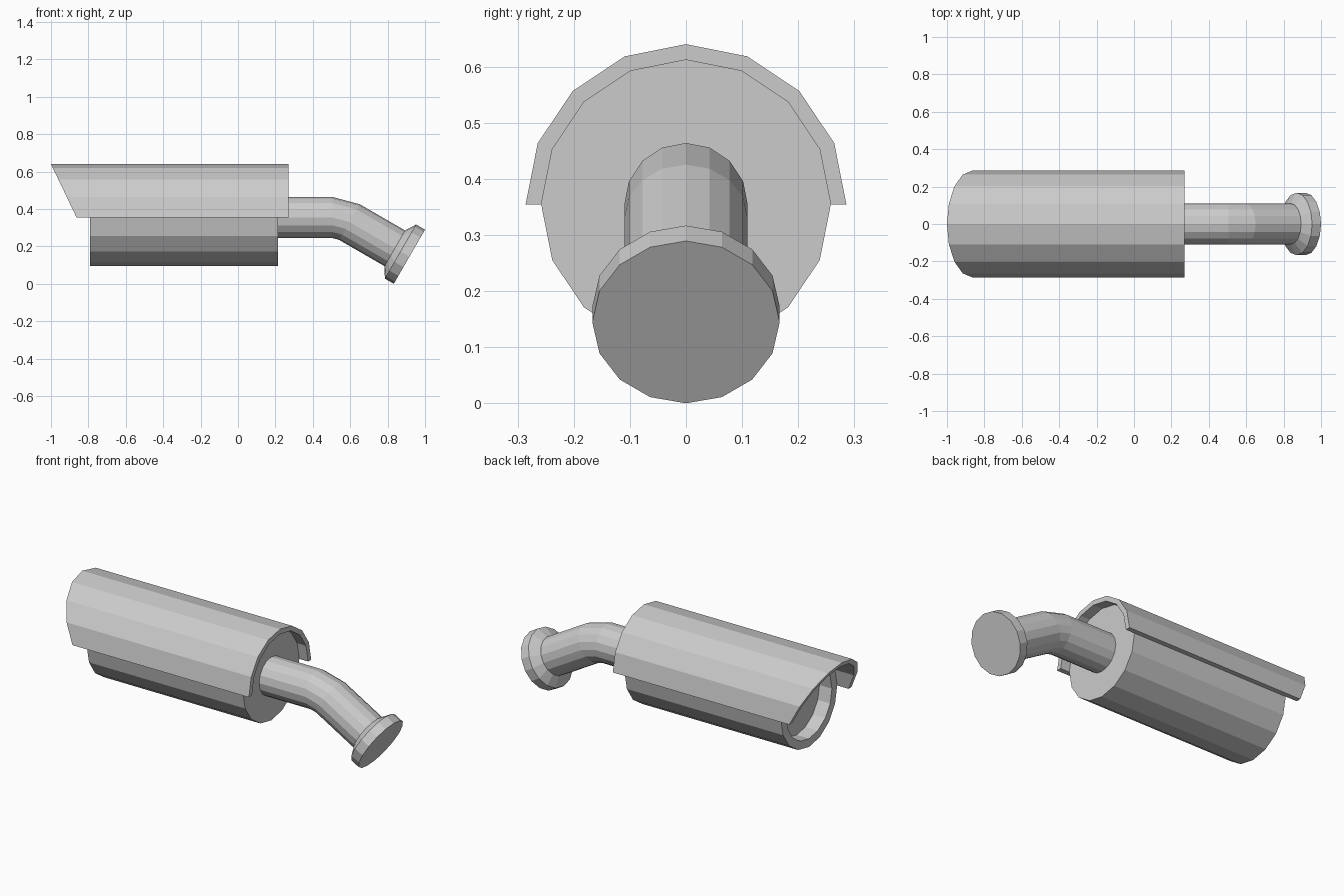
import bpy, bmesh
from math import sin, cos, pi, radians

if "Cube" in bpy.data.objects:
    bpy.data.objects.remove(bpy.data.objects["Cube"])

SIDES = 16
AXIS_Z = 0.354


def finish(name, bm):
    bmesh.ops.recalc_face_normals(bm, faces=bm.faces[:])
    mesh = bpy.data.meshes.new(name)
    bm.to_mesh(mesh)
    bm.free()
    obj = bpy.data.objects.new(name, mesh)
    bpy.context.collection.objects.link(obj)
    return obj


def tube(name, rings):
    """Capped tube through rings of (x, z, radius, downward tilt)."""
    bm = bmesh.new()
    loops = []
    for x, z, r, tilt in rings:
        loop = []
        for i in range(SIDES):
            a = 2 * pi * i / SIDES
            up = r * cos(a)
            loop.append(bm.verts.new((x + up * sin(tilt), r * sin(a), z + up * cos(tilt))))
        loops.append(loop)
    for p, q in zip(loops, loops[1:]):
        for i in range(SIDES):
            j = (i + 1) % SIDES
            bm.faces.new((p[i], p[j], q[j], q[i]))
    bm.faces.new(loops[0])
    bm.faces.new(loops[-1])
    return finish(name, bm)


# Camera housing with a recessed front lens plate
tube("housing", [(-0.71, AXIS_Z, 0.21, 0), (-0.79, AXIS_Z, 0.21, 0),
                 (-0.79, AXIS_Z, 0.258, 0), (0.213, AXIS_Z, 0.258, 0)])

# Half-round sun hood with a slanted front edge
bm = bmesh.new()
sections = []
for k in range(-4, 5):
    a = 2 * pi * k / SIDES
    section = []
    for r, back in ((0.286, False), (0.286, True), (0.258, True), (0.258, False)):
        z = AXIS_Z + r * cos(a)
        x = 0.27 if back else -1 + 0.137 * (0.64 - z) / 0.286
        section.append(bm.verts.new((x, r * sin(a), z)))
    sections.append(section)
for p, q in zip(sections, sections[1:]):
    for i in range(4):
        j = (i + 1) % 4
        bm.faces.new((p[i], p[j], q[j], q[i]))
bm.faces.new(sections[0])
bm.faces.new(sections[-1])
finish("sun_hood", bm)

# Bent arm and tapered wall flange, both ending on the tilted axis
TILT = radians(30)
END_X, END_Z = 0.9165, 0.1446


def on_axis(t, r):
    return (END_X - t * cos(TILT), END_Z + t * sin(TILT), r, TILT)


bend = (AXIS_Z - END_Z) / sin(TILT)
corner_x = END_X - bend * cos(TILT)
tube("arm", [(0.205, AXIS_Z, 0.11, 0), (corner_x - 0.048, AXIS_Z, 0.11, 0),
             on_axis(bend - 0.048, 0.11), on_axis(0.085, 0.11)])
tube("wall_flange", [on_axis(0.09, 0.112), on_axis(0.055, 0.167), on_axis(0, 0.167)])
